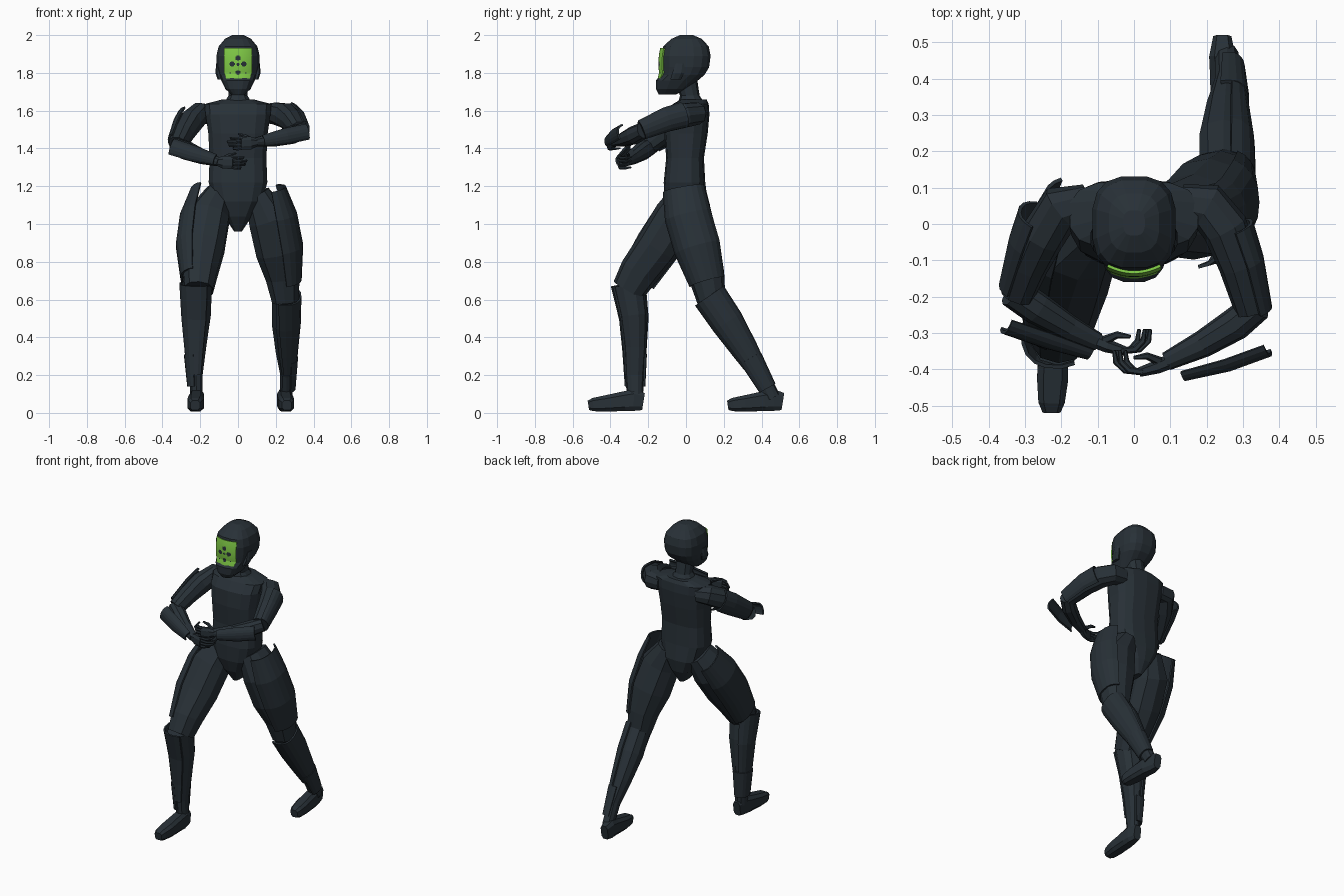
import bpy, bmesh, math
from mathutils import Vector


def material(name, rgb):
    m = bpy.data.materials.new(name)
    m.diffuse_color = (*rgb, 1)
    return m


SUIT = material("dark slate suit", (0.021, 0.030, 0.038))
GREEN = material("visor green", (0.21, 0.58, 0.06))
X, Z = Vector((1, 0, 0)), Vector((0, 0, 1))


def finish(name, bm, mats=(SUIT,), thick=0):
    bmesh.ops.recalc_face_normals(bm, faces=bm.faces)
    me = bpy.data.meshes.new(name)
    bm.to_mesh(me)
    bm.free()
    for m in mats:
        me.materials.append(m)
    ob = bpy.data.objects.new(name, me)
    bpy.context.collection.objects.link(ob)
    if thick:
        mod = ob.modifiers.new("thickness", 'SOLIDIFY')
        mod.thickness, mod.offset = thick, 0
    return ob


def tube(name, rings, ref=X, n=10, p=0.85, level=False, arc=None):
    """Loft rings (x, y, z, half width, half depth); an arc in degrees gives an open armour shell."""
    bm = bmesh.new()
    pts = [Vector(r[:3]) for r in rings]
    rows = []
    for i, r in enumerate(rings):
        t = Z if level else (pts[min(i + 1, len(pts) - 1)] - pts[max(i - 1, 0)]).normalized()
        u = (ref - t * ref.dot(t)).normalized()
        v = t.cross(u)
        if arc:
            angs = [math.radians(arc[0] + (arc[1] - arc[0]) * k / (n - 1)) for k in range(n)]
        else:
            angs = [2 * math.pi * (k + 0.5) / n for k in range(n)]
        row = []
        for a in angs:
            c, s = math.cos(a), math.sin(a)
            c, s = math.copysign(abs(c) ** p, c), math.copysign(abs(s) ** p, s)
            row.append(bm.verts.new(pts[i] + u * c * r[3] + v * s * r[4]))
        rows.append(row)
    for a, b in zip(rows, rows[1:]):
        for k in range(n - 1 if arc else n):
            j = (k + 1) % n
            bm.faces.new((a[k], a[j], b[j], b[k]))
    if not arc:
        bm.faces.new(rows[0])
        bm.faces.new(rows[-1])
    return finish(name, bm, thick=0.01 if arc else 0)


# Torso, neck and helmet
tube("torso", [(0, .01, .96, .02, .05), (0, .005, 1.04, .075, .095), (0, 0, 1.12, .13, .115),
               (0, -.008, 1.22, .158, .11), (0, -.005, 1.35, .153, .1), (0, 0, 1.48, .16, .115),
               (0, .008, 1.58, .175, .116), (0, .025, 1.635, .18, .095), (0, .04, 1.658, .09, .07)],
     n=14, p=.7, level=True)
tube("neck", [(0, .03, 1.63, .085, .075), (0, .02, 1.68, .052, .052), (0, 0, 1.76, .055, .06)], level=True)
tube("helmet", [(0, -.10, 1.685, .035, .045), (0, -.075, 1.715, .068, .085), (0, -.048, 1.76, .09, .113),
                (0, -.016, 1.79, .103, .116), (0, -.003, 1.83, .113, .127), (0, 0, 1.89, .116, .132),
                (0, .0, 1.94, .104, .122), (0, .003, 1.98, .07, .082), (0, .003, 2.0, .03, .035)],
     n=16, p=.7, level=True)
for side, s in (("right", -1), ("left", 1)):
    tube(side + "_ear_guard", [(s * .095, -.055, 1.765, .014, .03), (s * .105, -.04, 1.80, .016, .035),
                               (s * .106, -.03, 1.85, .01, .025)], n=8, level=True)

# Curved visor with dark patches picked out cell by cell
SPOTS = [(0, 1.878, .013), (-.03, 1.847, .013), (.03, 1.847, .013), (0, 1.845, .007),
         (0, 1.802, .013), (-.04, 1.8, .005), (.04, 1.8, .005)]
bm = bmesh.new()
NX, NZ = 36, 42
grid = []
for j in range(NZ + 1):
    z = 1.768 + .162 * j / NZ
    half = .072 - .012 * max(0, (1.80 - z) / .035)
    row = []
    for i in range(NX + 1):
        x = half * (2 * i / NX - 1)
        row.append(bm.verts.new((x, -.142 + 3.5 * x * x + 1.5 * (z - 1.85) ** 2 - .45 * max(0, 1.80 - z), z)))
    grid.append(row)
for j in range(NZ):
    for i in range(NX):
        f = bm.faces.new((grid[j][i], grid[j][i + 1], grid[j + 1][i + 1], grid[j + 1][i]))
        c = f.calc_center_median()
        f.material_index = int(any(math.hypot(c.x - a, c.z - b) < r for a, b, r in SPOTS))
finish("visor", bm, (GREEN, SUIT), thick=.008)

# Right leg, stepping forward
tube("right_thigh", [(-.10, .01, 1.16, .07, .09), (-.155, -.05, 1.04, .115, .12), (-.185, -.15, .88, .118, .115),
                     (-.20, -.25, .745, .095, .105), (-.208, -.305, .65, .078, .09)])
tube("right_shin", [(-.21, -.305, .68, .075, .085), (-.213, -.278, .52, .072, .075), (-.218, -.27, .35, .052, .06),
                    (-.222, -.272, .2, .036, .05), (-.22, -.27, .08, .034, .042)])
tube("right_thigh_plate", [(-.165, .045, 1.16, .085, .1), (-.18, -.05, 1.03, .124, .125), (-.195, -.15, .88, .13, .122),
                           (-.205, -.26, .71, .095, .105)], arc=(108, 250))
tube("right_shin_plate", [(-.215, -.305, .685, .092, .09), (-.216, -.275, .5, .08, .075),
                          (-.22, -.272, .32, .058, .06), (-.222, -.272, .2, .044, .052)], arc=(60, 255))
tube("right_ankle_plate", [(-.222, -.272, .31, .06, .06), (-.222, -.27, .14, .042, .05)], arc=(100, 290))

# Left leg, trailing
tube("left_thigh", [(.10, .01, 1.16, .07, .10), (.165, .02, 1.03, .115, .12), (.208, .065, .86, .118, .12),
                    (.238, .11, .72, .095, .095), (.25, .135, .59, .072, .075)])
tube("left_shin", [(.247, .125, .63, .068, .075), (.247, .22, .48, .07, .08), (.252, .315, .33, .054, .062),
                   (.258, .39, .21, .036, .045), (.255, .46, .08, .034, .04)])
tube("left_thigh_plate", [(.16, -.01, 1.185, .09, .11), (.182, .015, 1.04, .127, .125), (.212, .065, .87, .13, .125),
                          (.24, .115, .69, .093, .095)], arc=(-66, 82))
tube("left_shin_plate", [(.248, .125, .62, .083, .088), (.25, .22, .48, .078, .084), (.255, .315, .33, .058, .066),
                         (.26, .38, .225, .044, .05)], arc=(-80, 110))
tube("left_ankle_plate", [(.26, .34, .29, .053, .06), (.26, .43, .13, .04, .045)], arc=(-110, 70))

# Feet, heel to toe
for side, x, heel, skew in (("right", -.217, -.225, -.01), ("left", .243, .513, .016)):
    tube(side + "_foot", [(x, heel, .06, .026, .048), (x, heel - .05, .068, .038, .06),
                          (x + skew * .4, heel - .1, .062, .042, .055), (x + skew * .7, heel - .2, .05, .045, .045),
                          (x + skew, heel - .265, .044, .038, .037), (x + skew, heel - .292, .04, .026, .026)],
         n=8, p=.6)

# Right arm
tube("right_upper_arm", [(-.13, .06, 1.58, .05, .05), (-.2, .045, 1.585, .06, .065), (-.25, -.03, 1.54, .066, .062),
                         (-.29, -.11, 1.48, .058, .056), (-.32, -.19, 1.42, .05, .048)], ref=Z)
tube("right_forearm", [(-.335, -.185, 1.415, .045, .045), (-.27, -.23, 1.388, .05, .046),
                       (-.18, -.285, 1.352, .038, .036), (-.10, -.325, 1.328, .024, .026)], ref=Z)
tube("right_upper_arm_plate", [(-.235, .01, 1.56, .072, .085), (-.265, -.06, 1.515, .072, .078),
                               (-.315, -.18, 1.43, .057, .054)], ref=Z, n=8, arc=(20, 150))
tube("right_forearm_plate", [(-.345, -.25, 1.4, .05, .05), (-.23, -.288, 1.365, .046, .052),
                             (-.115, -.335, 1.335, .03, .036)], ref=Z, n=8, arc=(10, 125))

# Left arm
tube("left_upper_arm", [(.13, .06, 1.585, .05, .05), (.2, .05, 1.585, .06, .065), (.25, -.01, 1.575, .066, .064),
                        (.29, -.11, 1.545, .06, .058), (.325, -.235, 1.495, .05, .048)], ref=Z)
tube("left_forearm", [(.34, -.225, 1.495, .043, .043), (.28, -.275, 1.47, .048, .046),
                      (.19, -.33, 1.447, .038, .038), (.09, -.378, 1.432, .024, .026)], ref=Z)
tube("left_upper_arm_plate", [(.25, -.02, 1.575, .07, .078), (.285, -.11, 1.55, .066, .07),
                              (.325, -.24, 1.495, .053, .052)], ref=Z, n=8, arc=(215, 345))
tube("left_forearm_plate", [(.36, -.318, 1.483, .045, .045), (.25, -.358, 1.46, .045, .045),
                            (.13, -.395, 1.437, .03, .034)], ref=Z, n=8, arc=(225, 345))

# Hands: palm, four curled fingers and a thumb
for side, s, wx, wy, wz in (("right", 1, -.11, -.32, 1.33), ("left", -1, .10, -.378, 1.432)):
    tube(side + "_palm", [(wx, wy, wz, .022, .022), (wx + s * .035, wy - .015, wz - .003, .036, .02),
                          (wx + s * .085, wy - .03, wz - .005, .036, .014)], ref=Z, n=8)
    for k in range(4):
        z = wz + .024 - k * .018
        reach = (.9, 1, .95, .8)[k]
        tube(f"{side}_finger_{k + 1}", [(wx + s * .075, wy - .03, z, .009, .009),
                                        (wx + s * .125 * reach, wy - .025, z - .004, .009, .009),
                                        (wx + s * .15 * reach, wy - .002, z - .004, .008, .008),
                                        (wx + s * .155 * reach, wy + .03, z, .005, .005)], ref=Z, n=6)
    tube(side + "_thumb", [(wx + s * .03, wy, wz + .015, .013, .013), (wx + s * .065, wy + .015, wz + .035, .01, .01),
                           (wx + s * .1, wy + .01, wz + .045, .005, .005)], ref=Z, n=6)
